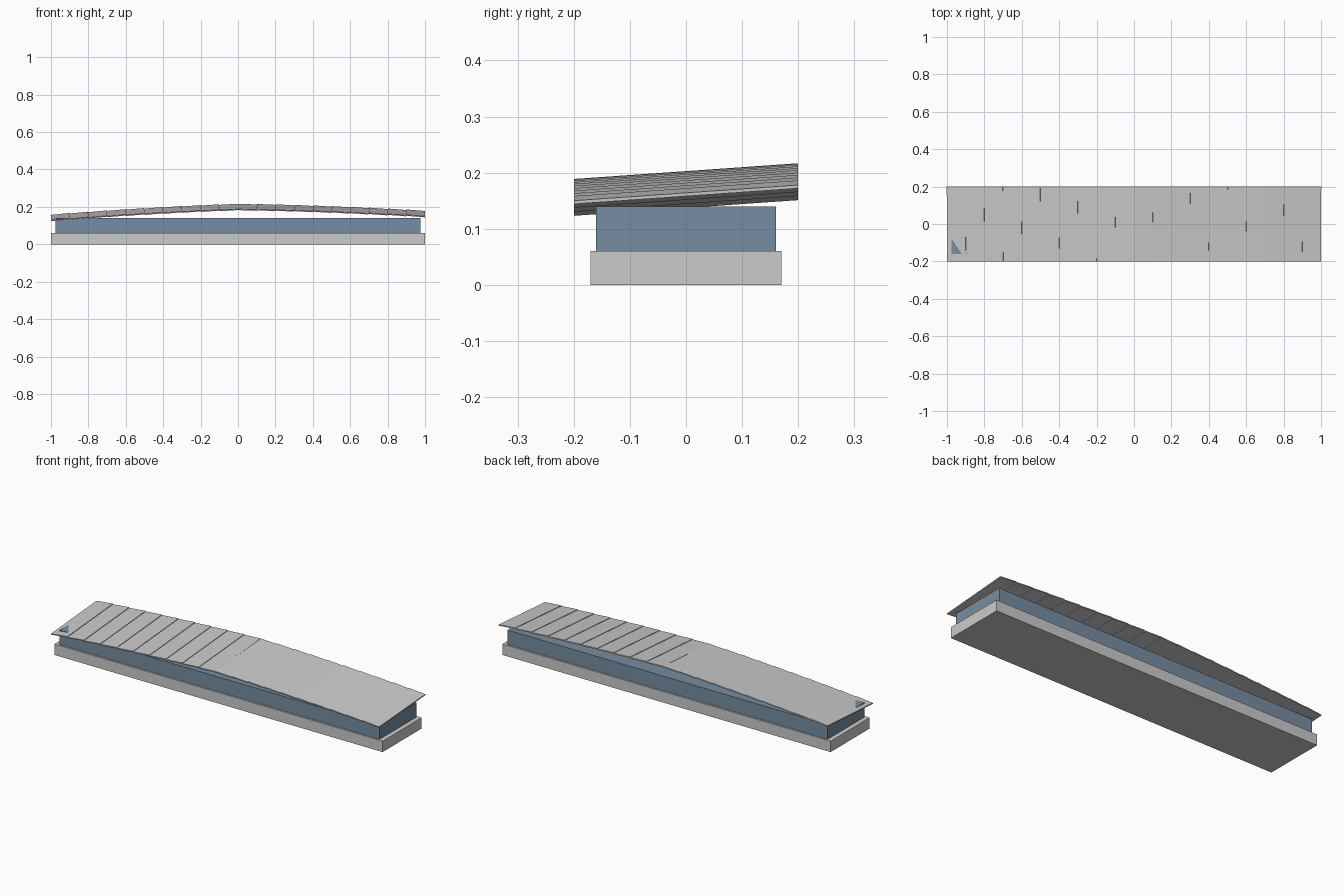
import bpy
import math
from mathutils import Matrix

if "Cube" in bpy.data.objects:
    bpy.data.objects.remove(bpy.data.objects["Cube"])


def box(name, size, loc, rot=(0, 0, 0)):
    bpy.ops.mesh.primitive_cube_add(size=1, location=loc, rotation=rot)
    ob = bpy.context.object
    ob.name = name
    ob.data.transform(Matrix.Diagonal((*size, 1)))
    return ob


# plinth and dark glazed body
box("base", (2.0, 0.34, 0.06), (0, 0, 0.03))
body = box("body", (1.95, 0.32, 0.08), (0, 0, 0.10))
mat = bpy.data.materials.new("dark_blue")
mat.diffuse_color = (0.18, 0.27, 0.36, 1)
mat.use_nodes = True
mat.node_tree.nodes["Principled BSDF"].inputs["Base Color"].default_value = mat.diffuse_color
body.data.materials.append(mat)

# arched roof of overlapping tilted panels, rising to the back
PITCH = 0.07
for i in range(20):
    x = -0.95 + 0.1 * i
    s = math.copysign(1, x)
    z = 0.198 + 0.0105 * x - 0.046 * abs(x) ** 1.4
    slope = 0.0105 - s * (0.0644 * abs(x) ** 0.4 + 0.03)
    box(f"roof_panel_{i + 1}", (0.1, 0.4, 0.006), (x, 0, z),
        (PITCH, -math.atan(slope), 0))
